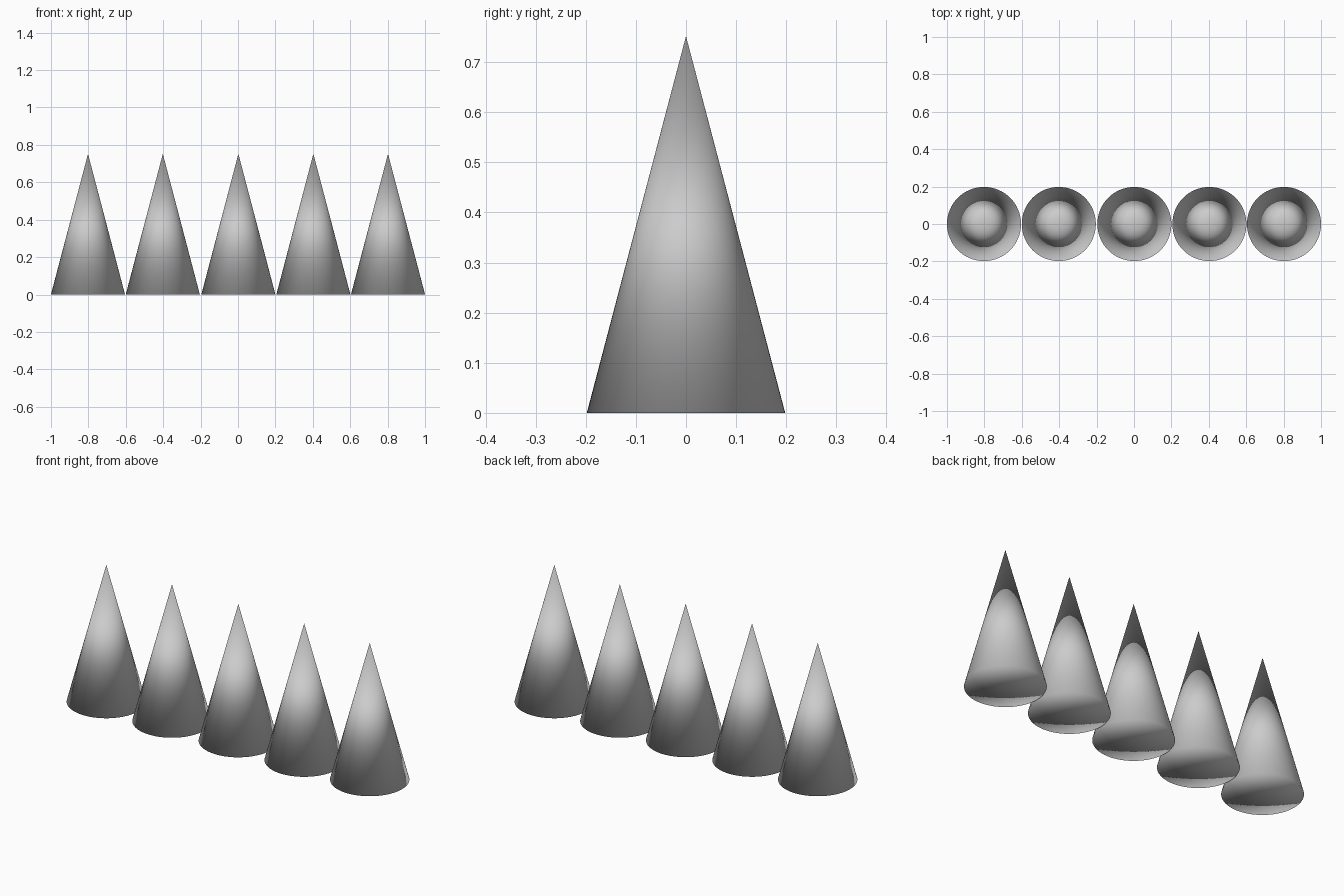
import bpy

if "Cube" in bpy.data.objects:
    bpy.data.objects.remove(bpy.data.objects["Cube"])

RADIUS, HEIGHT = 0.198, 0.752

# Row of five solid cones, smooth shaded all over (including the base rim)
for i, x in enumerate((-0.802, -0.402, 0.002, 0.403, 0.802)):
    bpy.ops.mesh.primitive_cone_add(vertices=64, radius1=RADIUS, radius2=0,
                                    depth=HEIGHT, end_fill_type='TRIFAN',
                                    location=(x, 0, HEIGHT / 2))
    cone = bpy.context.object
    cone.name = f"cone_{i + 1}"
    bpy.ops.object.shade_smooth()
